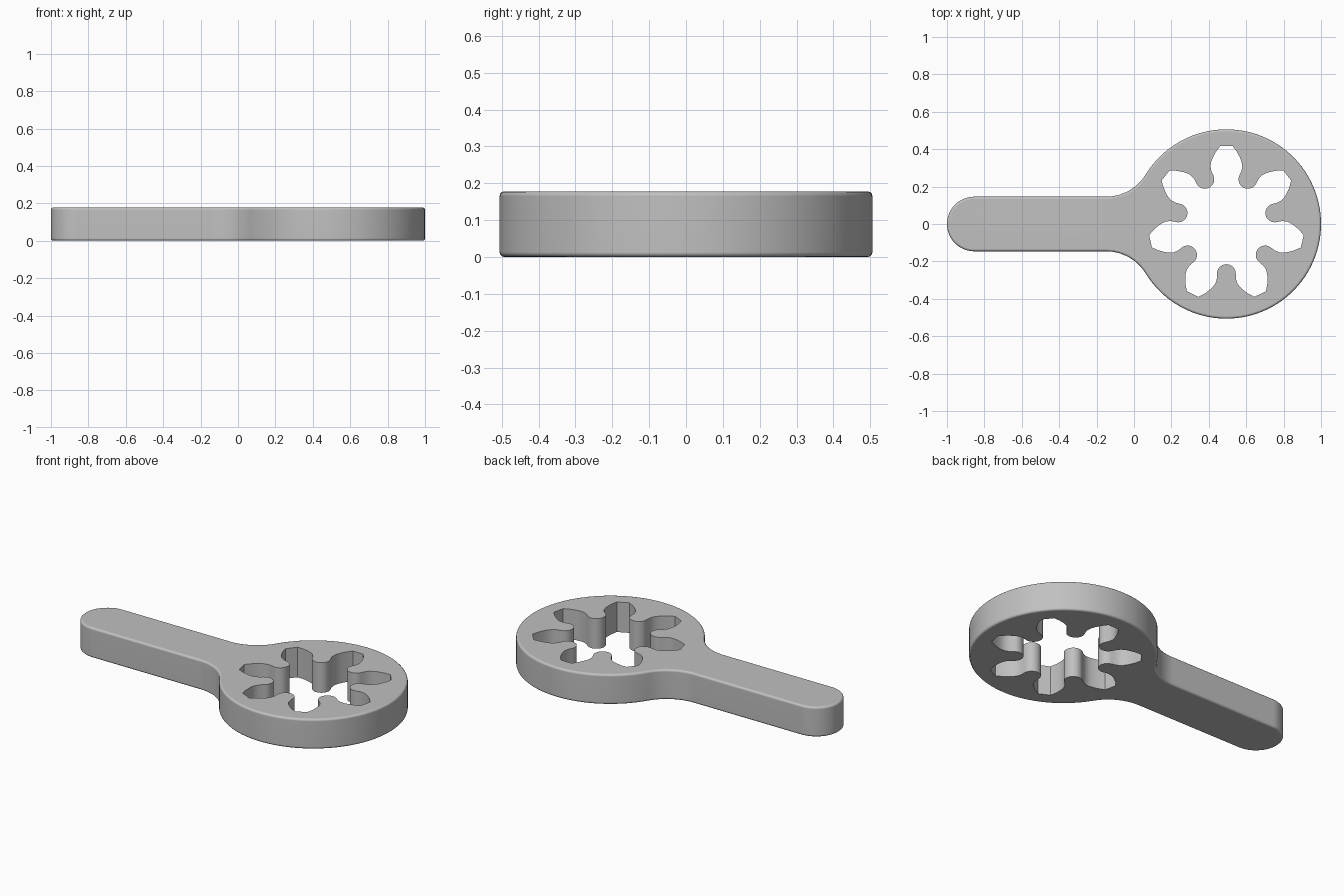
import bpy, bmesh, math
from mathutils import Vector, Matrix

cube = bpy.data.objects.get("Cube")
if cube:
    bpy.data.objects.remove(cube, do_unlink=True)

HEIGHT = 0.178
HEAD_R, HANDLE_R, FILLET_R = 0.506, 0.146, 0.25
HEAD_X = 1 - HEAD_R
HANDLE_X = HANDLE_R - 1
LOBES = 7
TOOTH_CENTRE, TOOTH_R = 0.265, 0.05

grey = bpy.data.materials.new("plain grey")
grey.use_nodes = True
colour = (0.53, 0.53, 0.53, 1)
grey.diffuse_color = colour
grey.node_tree.nodes["Principled BSDF"].inputs["Base Color"].default_value = colour


def arc(cx, cy, r, start, end, steps):
    angles = [start + (end - start) * i / steps for i in range(steps + 1)]
    return [Vector((cx + r * math.cos(a), cy + r * math.sin(a))) for a in angles]


def prism(name, points, z0, z1, rim=0):
    """Extrude a closed outline, optionally rounding its top and bottom rims."""
    bm = bmesh.new()
    base = bm.faces.new([bm.verts.new((p.x, p.y, z0)) for p in points])
    out = bmesh.ops.extrude_face_region(bm, geom=[base], use_keep_orig=True)
    top = [v for v in out["geom"] if isinstance(v, bmesh.types.BMVert)]
    bmesh.ops.translate(bm, verts=top, vec=(0, 0, z1 - z0))
    bmesh.ops.recalc_face_normals(bm, faces=bm.faces[:])
    if rim:
        edges = [e for e in bm.edges
                 if abs(e.verts[0].co.z - e.verts[1].co.z) < 1e-5]
        bmesh.ops.bevel(bm, geom=edges, offset=rim, segments=3,
                        profile=0.5, affect='EDGES')
    mesh = bpy.data.meshes.new(name)
    bm.to_mesh(mesh)
    bm.free()
    mesh.materials.append(grey)
    obj = bpy.data.objects.new(name, mesh)
    bpy.context.collection.objects.link(obj)
    return obj


# Outline: upper half from the head's far end to the handle's end, then mirrored
fillet_y = HANDLE_R + FILLET_R
fillet_x = HEAD_X - math.sqrt((HEAD_R + FILLET_R) ** 2 - fillet_y ** 2)
join = math.atan2(fillet_y, fillet_x - HEAD_X)
half = arc(HEAD_X, 0, HEAD_R, 0, join, 44)
half += arc(fillet_x, fillet_y, FILLET_R, join - math.pi, -math.pi / 2, 14)[1:]
half += arc(HANDLE_X, 0, HANDLE_R, math.pi / 2, math.pi, 16)
outline = half + [Vector((p.x, -p.y)) for p in reversed(half[1:-1])]
wrench = prism("wrench_body", outline, 0, HEIGHT, rim=0.013)

# Hole: one lobe pointing along +x, from the rounded tooth to the lobe tip
step = 2 * math.pi / LOBES
tooth = Matrix.Rotation(-step / 2, 2) @ Vector((TOOTH_CENTRE, 0))
flank = arc(tooth.x, tooth.y, TOOTH_R, math.pi - step / 2, math.pi / 2 - step / 2, 8)
flank += [Vector(p) for p in ((0.285, -0.081), (0.31, -0.085), (0.333, -0.081),
                              (0.354, -0.073), (0.385, -0.057), (0.416, -0.034))]
lobe = flank + [Vector((p.x, -p.y)) for p in reversed(flank[1:])]
hole = []
for i in range(LOBES):
    turn = Matrix.Rotation(math.pi / 2 + i * step, 2)
    hole += [turn @ p + Vector((HEAD_X, 0)) for p in lobe]
cutter = prism("hole_cutter", hole, -0.1, HEIGHT + 0.1)
cutter.hide_render = True

# Cut the hole and discard the cutter
cut = wrench.modifiers.new("hole", 'BOOLEAN')
cut.operation = 'DIFFERENCE'
cut.solver = 'EXACT'
cut.object = cutter
bpy.ops.object.select_all(action='DESELECT')
bpy.context.view_layer.objects.active = wrench
wrench.select_set(True)
bpy.ops.object.modifier_apply(modifier=cut.name)
bpy.data.objects.remove(cutter, do_unlink=True)

# Smooth walls, crisp hole edges and flat top
bpy.ops.object.shade_smooth_by_angle(angle=math.radians(32))
weighted = wrench.modifiers.new("flat_top_shading", 'WEIGHTED_NORMAL')
weighted.keep_sharp = True
